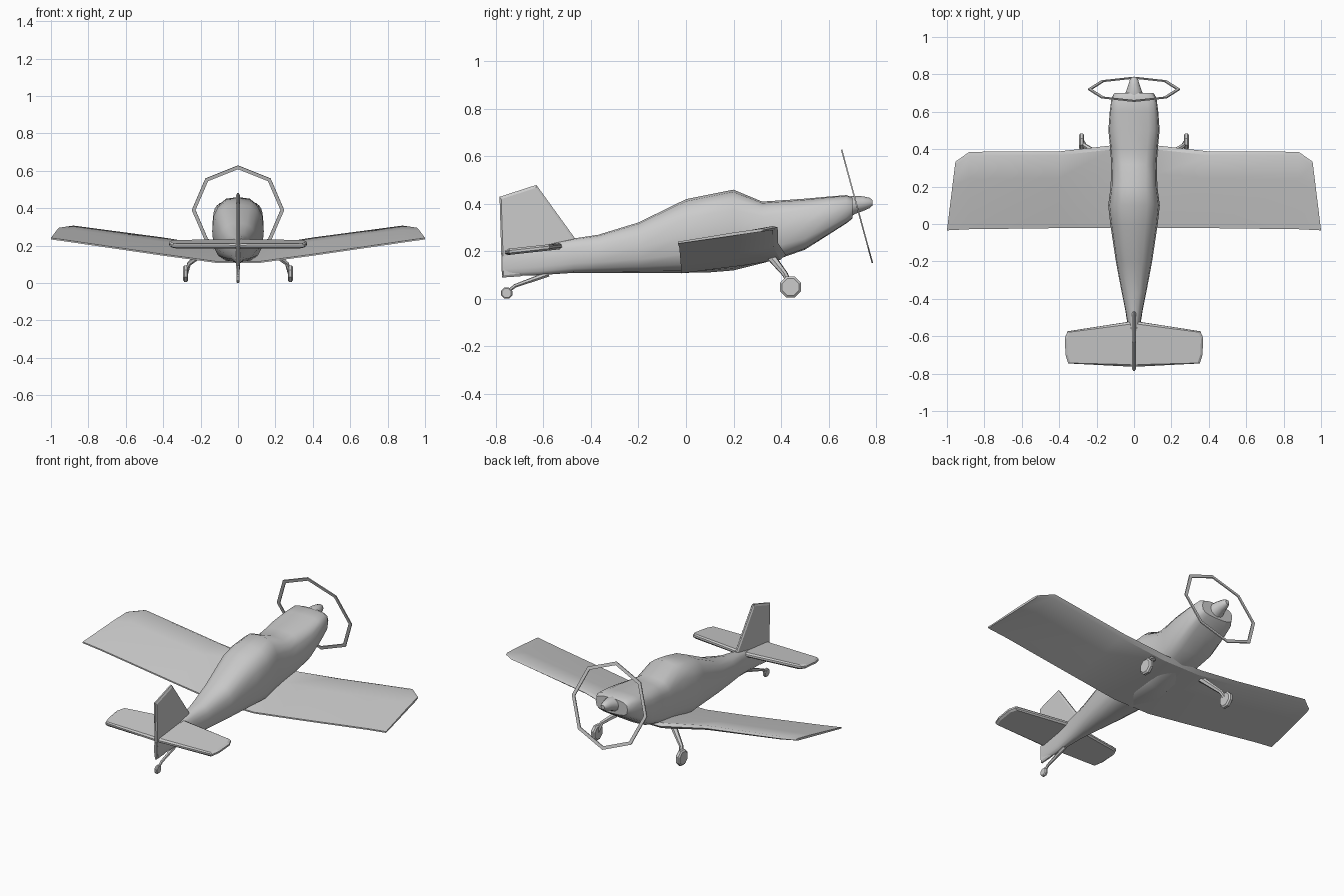
import bpy, bmesh
from math import sin, cos, pi, radians
from mathutils import Vector, Matrix

if "Cube" in bpy.data.objects:
    bpy.data.objects.remove(bpy.data.objects["Cube"])


def finish(name, bm, smooth=None):
    bmesh.ops.recalc_face_normals(bm, faces=bm.faces)
    me = bpy.data.meshes.new(name)
    bm.to_mesh(me)
    bm.free()
    ob = bpy.data.objects.new(name, me)
    bpy.context.collection.objects.link(ob)
    if smooth:
        bpy.ops.object.select_all(action='DESELECT')
        bpy.context.view_layer.objects.active = ob
        ob.select_set(True)
        bpy.ops.object.shade_smooth_by_angle(angle=radians(smooth))
    return ob


def loft(name, rings, smooth=None):
    """Skin a list of equal-length closed rings and cap both ends."""
    bm = bmesh.new()
    vs = [[bm.verts.new(p) for p in r] for r in rings]
    n = len(vs[0])
    for a, b in zip(vs, vs[1:]):
        for i in range(n):
            j = (i + 1) % n
            bm.faces.new((a[i], a[j], b[j], b[i]))
    bm.faces.new(vs[0])
    bm.faces.new(vs[-1])
    return finish(name, bm, smooth)


def oval(y, w, z0, z1, e, n=16):
    """Rounded-box cross-section at y; a higher e is squarer."""
    c, h = (z0 + z1) / 2, (z1 - z0) / 2
    sp = lambda v: abs(v) ** (2 / e) * (1 if v >= 0 else -1)
    return [(w * sp(cos(2 * pi * i / n)), y, c + h * sp(sin(2 * pi * i / n)))
            for i in range(n)]


# Fuselage: y, half width, bottom, top, squareness
body = [(-0.775, .010, .095, .205, 2.5), (-0.62, .022, .10, .225, 2.4),
        (-0.47, .045, .11, .255, 2.4), (-0.37, .065, .11, .27, 2.4),
        (-0.20, .097, .11, .322, 2.5), (0.0, .127, .11, .42, 2.7),
        (0.10, .138, .112, .44, 2.8), (0.20, .125, .12, .46, 2.8),
        (0.32, .122, .15, .41, 3.0), (0.40, .127, .172, .415, 3.2),
        (0.50, .137, .207, .422, 3.4), (0.60, .13, .27, .431, 3.6),
        (0.675, .12, .318, .437, 3.6), (0.70, .105, .338, .428, 3.0)]
loft("fuselage", [oval(*s) for s in body], 45)

# Spinner
spin = [(.69, .05, .342, .432, 2), (.71, .042, .357, .434, 2),
        (.745, .03, .37, .432, 2), (.772, .022, .382, .426, 2),
        (.785, .012, .393, .417, 2)]
loft("spinner", [oval(*s, n=12) for s in spin], 45)

# Wing: trailing edge point, leading edge point, thickness
half = [((.12, -.02, .112), (.12, .42, .185), .036),
        ((.40, -.022, .150), (.40, .388, .235), .028),
        ((.88, -.028, .220), (.88, .386, .302), .020),
        ((1.0, -.034, .237), (.955, .333, .292), .014)]


def wing_ring(te, le, t, side):
    a, b = Vector(te), Vector(le)
    pts = [a + Vector((0, 0, .004))]
    pts += [a.lerp(b, f) + Vector((0, 0, t * k))
            for f, k in ((.65, .55), (.95, .45), (1, 0), (.95, -.45), (.6, -.4))]
    pts += [a - Vector((0, 0, .004))]
    return [(p.x * side, p.y, p.z) for p in pts]


loft("wing", [wing_ring(*s, -1) for s in reversed(half)]
     + [wing_ring(*s, 1) for s in half], 30)


def plate(name, pts, normal, thick, bevel):
    """Flat panel: an outline thickened equally both ways along normal."""
    d = Vector(normal).normalized() * thick / 2
    rings = []
    centre = sum((Vector(p) for p in pts), Vector()) / len(pts)
    for k, s in ((-1, bevel), (-.4, 0), (.4, 0), (1, bevel)):
        rings.append([Vector(p) + (centre - Vector(p)).normalized() * s + d * k
                      for p in pts])
    return loft(name, rings)


# Tailplane and fin
edge = [(.02, -.522), (.355, -.574), (.37, -.61), (.366, -.70), (.352, -.745), (.02, -.762)]
outline = edge + [(-x, y) for x, y in reversed(edge)]
plate("tailplane", [(x, y, .21 + (y + .64) * .11) for x, y in outline],
      (0, -.11, 1), .026, .012)
fin = [(-.775, .09), (-.785, .43), (-.63, .48), (-.46, .245), (-.55, .13), (-.70, .095)]
plate("fin", [(0, y, z) for y, z in fin], (1, 0, 0), .02, .012)

# Propeller ring, eight sided and tilted
bm = bmesh.new()
tilt = Matrix.Translation((0, .72, .39)) @ Matrix.Rotation(radians(15.2), 4, 'X')
loops = [[bm.verts.new(tilt @ Vector((r * sin(i * pi / 4), y, r * cos(i * pi / 4))))
          for i in range(8)]
         for r, y in ((.247, -.003), (.247, .003), (.227, .003), (.227, -.003))]
for k in range(4):
    a, b = loops[k], loops[(k + 1) % 4]
    for i in range(8):
        j = (i + 1) % 8
        bm.faces.new((a[i], a[j], b[j], b[i]))
finish("propeller_ring", bm)


def wheel(name, pos, r, w):
    prof = ((-.5, .8), (-.25, 1), (.25, 1), (.5, .8))
    loft(name, [[(pos[0] + w * k, pos[1] + r * s * cos((i + .5) * pi / 4),
                  pos[2] + r * s * sin((i + .5) * pi / 4)) for i in range(8)]
                for k, s in prof])


def strut(name, pts):
    """Six-sided tapering leg through (position, radius) pairs."""
    axis = (Vector(pts[-1][0]) - Vector(pts[0][0])).normalized()
    u = axis.orthogonal().normalized()
    v = axis.cross(u)
    loft(name, [[Vector(p) + (u * cos(i * pi / 3) + v * sin(i * pi / 3)) * r
                 for i in range(6)] for p, r in pts])


# Landing gear
for side, label in ((-1, "left"), (1, "right")):
    wheel(label + "_wheel", (side * .28, .44, .05), .048, .028)
    strut(label + "_leg", [((side * .17, .36, .175), .018),
                           ((side * .262, .418, .103), .012),
                           ((side * .275, .44, .055), .011)])
wheel("tail_wheel", (0, -.755, .0245), .0255, .018)
strut("tail_leg", [((0, -.58, .105), .012), ((0, -.72, .055), .008),
                   ((0, -.757, .025), .007)])
